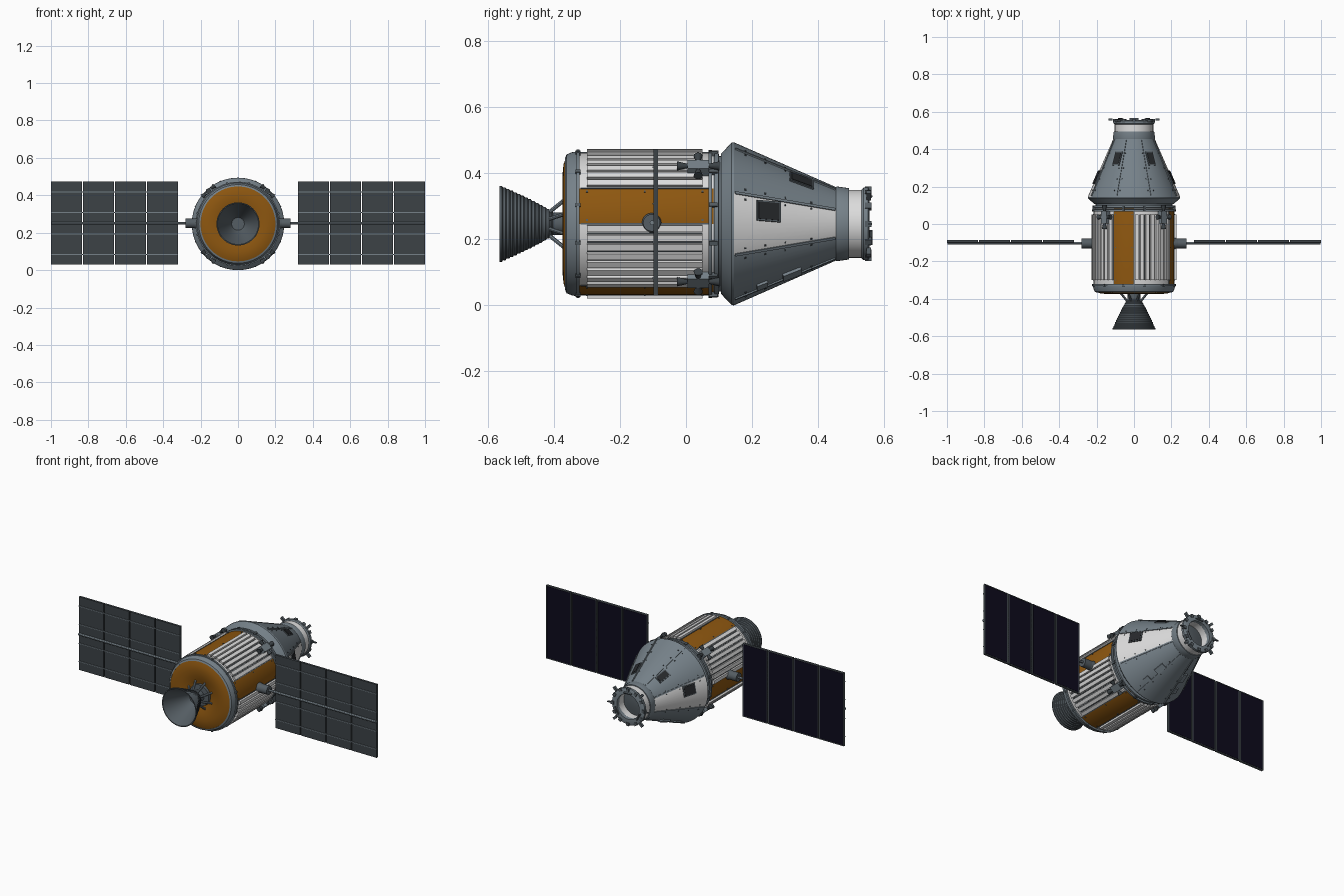
import bpy, bmesh
from math import sin, cos, pi, radians, atan2, hypot
from mathutils import Matrix, Vector

if "Cube" in bpy.data.objects:
    bpy.data.objects.remove(bpy.data.objects["Cube"])

CZ = 0.247  # height of the long axis


def material(name, r, g, b):
    m = bpy.data.materials.new(name)
    m.use_nodes = True
    m.diffuse_color = (r, g, b, 1)
    m.node_tree.nodes["Principled BSDF"].inputs["Base Color"].default_value = (r, g, b, 1)
    return m


WHITE = material("white", 0.72, 0.72, 0.72)
GREY = material("blue grey", 0.18, 0.22, 0.25)
STEEL = material("dark steel", 0.09, 0.11, 0.125)
CHAR = material("charcoal", 0.045, 0.055, 0.062)
ORANGE = material("orange foil", 0.27, 0.095, 0.005)
NAVY = material("solar navy", 0.004, 0.003, 0.012)
BLACK = material("black", 0.02, 0.022, 0.025)


def finish(bm, name, mats, angle=30):
    bmesh.ops.recalc_face_normals(bm, faces=bm.faces)
    me = bpy.data.meshes.new(name)
    bm.to_mesh(me)
    bm.free()
    for m in mats:
        me.materials.append(m)
    me.polygons.foreach_set("use_smooth", [True] * len(me.polygons))
    me.set_sharp_from_angle(angle=radians(angle))
    ob = bpy.data.objects.new(name, me)
    bpy.context.collection.objects.link(ob)
    return ob


def lathe(name, profile, mats, rule=None, closed=False, segs=72):
    """Spin (y, radius) points round the long axis; rule(angle, y) picks the material."""
    bm = bmesh.new()
    rings = [[bm.verts.new((r * cos(2 * pi * i / segs), y, CZ + r * sin(2 * pi * i / segs)))
              for i in range(segs)] for y, r in profile]
    pairs = list(zip(rings, rings[1:])) + ([(rings[-1], rings[0])] if closed else [])
    for a, b in pairs:
        for i in range(segs):
            j = (i + 1) % segs
            f = bm.faces.new((a[i], a[j], b[j], b[i]))
            if rule:
                f.material_index = rule((i + 0.5) * 360 / segs, f.calc_center_median().y)
    if not closed:
        bm.faces.new(rings[0])
        bm.faces.new(rings[-1])
    return finish(bm, name, mats)


def radial(deg, r, y, tilt=0):
    """Frame with x outward, y along the axis, z round the hull."""
    a = radians(deg)
    return (Matrix.Translation((r * cos(a), y, CZ + r * sin(a)))
            @ Matrix.Rotation(-a, 4, 'Y') @ Matrix.Rotation(tilt, 4, 'Z'))


def box(bm, mat, size, mi=0):
    res = bmesh.ops.create_cube(bm, size=1, matrix=mat @ Matrix.Diagonal((*size, 1)))
    for f in {f for v in res["verts"] for f in v.link_faces}:
        f.material_index = mi


def rod(bm, p, q, r1, r2=None, segs=12, mi=0):
    p, q = Vector(p), Vector(q)
    d = q - p
    m = Matrix.Translation((p + q) / 2) @ d.to_track_quat('Z', 'Y').to_matrix().to_4x4()
    res = bmesh.ops.create_cone(bm, cap_ends=True, segments=segs, radius1=r1,
                                radius2=r1 if r2 is None else r2, depth=d.length, matrix=m)
    for f in {f for v in res["verts"] for f in v.link_faces}:
        f.material_index = mi


# Service module hull with four foil stripes
lathe("service_hull", [(-0.335, 0.214), (-0.32, 0.215), (0.072, 0.215), (0.09, 0.212)],
      [WHITE, ORANGE], lambda a, y: int(a % 90 < 30))
lathe("aft_rim", [(-0.366, 0.2), (-0.362, 0.21), (-0.345, 0.217), (-0.332, 0.219),
                  (-0.332, 0.225), (-0.322, 0.225), (-0.322, 0.2)], [GREY], closed=True)
lathe("forward_band", [(0.068, 0.2), (0.068, 0.224), (0.078, 0.224), (0.079, 0.213),
                       (0.086, 0.213), (0.087, 0.222), (0.098, 0.222), (0.1, 0.205),
                       (0.112, 0.205), (0.112, 0.19)], [GREY], closed=True)
lathe("aft_dome", [(-0.355, 0.206), (-0.364, 0.2), (-0.371, 0.18), (-0.374, 0.15),
                   (-0.371, 0.115), (-0.362, 0.08), (-0.355, 0.06)], [ORANGE])

# Radiator ribs and the dark gaps between them
bm = bmesh.new()
for q in range(4):
    for k in range(8):
        a = q * 90 + 33.75 + 7.5 * k
        box(bm, radial(a, 0.218, -0.125), (0.016, 0.35, 0.02))
        if k:
            box(bm, radial(a - 3.75, 0.215, -0.125), (0.003, 0.35, 0.005), 1)
finish(bm, "radiator_ribs", [WHITE, CHAR])

# Foil panel edge strips and rivets
bm = bmesh.new()
for q in range(4):
    for a in (0, 30):
        box(bm, radial(q * 90 + a, 0.2155, -0.125), (0.004, 0.39, 0.004))
    for a in (3, 27):
        for y in (-0.3, -0.125, 0.05):
            box(bm, radial(q * 90 + a, 0.216, y), (0.005, 0.005, 0.005))
finish(bm, "foil_edges", [STEEL])

# Clamps around both bands
bm = bmesh.new()
for k in range(12):
    box(bm, radial(k * 30 + 15, 0.222, 0.083), (0.014, 0.026, 0.012))
    box(bm, radial(k * 30 + 15, 0.222, -0.327), (0.012, 0.014, 0.01))
finish(bm, "band_clamps", [STEEL])

# Descent capsule: flared skirt and sectored cone
SLOPE = atan2(0.137, 0.312)


def cone_r(y):
    return 0.247 - (y - 0.145) * 0.137 / 0.312


lathe("capsule_cone", [(0.106, 0.2), (0.106, 0.212), (0.138, 0.246), (0.145, 0.247), (0.457, 0.11)],
      [GREY, WHITE], lambda a, y: int(y > 0.15 and (a + 22.5) % 180 < 45), segs=80)
bm = bmesh.new()
for k in range(8):
    a = 22.5 + 45 * k
    box(bm, radial(a, cone_r(0.3), 0.3, SLOPE), (0.008, 0.33, 0.008))
    for y in (0.18, 0.24, 0.3, 0.38):
        for d in (-4, 4):
            box(bm, radial(a + d, cone_r(y), y, SLOPE), (0.005, 0.005, 0.005), 1)
finish(bm, "cone_seams", [GREY, CHAR])

# Cone windows with frames, and lower equipment covers
bm = bmesh.new()
for a, y, w in ((11, 0.25, 0.055), (169, 0.25, 0.055), (56, 0.35, 0.036), (124, 0.35, 0.036)):
    box(bm, radial(a, cone_r(y), y, SLOPE), (0.008, 0.078, w + 0.008))
    box(bm, radial(a, cone_r(y) + 0.002, y, SLOPE), (0.008, 0.068, w - 0.002), 1)
finish(bm, "cone_windows", [STEEL, BLACK])
bm = bmesh.new()
for a in (-62, -118):
    box(bm, radial(a, cone_r(0.32), 0.32, SLOPE), (0.016, 0.06, 0.035))
    box(bm, radial(a, cone_r(0.23), 0.23, SLOPE), (0.014, 0.035, 0.03))
finish(bm, "equipment_covers", [GREY])

# Docking tunnel, open at the end
lathe("docking_collar", [(0.45, 0.09), (0.45, 0.11), (0.458, 0.113), (0.494, 0.108), (0.494, 0.09)],
      [GREY], closed=True)
lathe("docking_tunnel", [(0.49, 0.075), (0.49, 0.103), (0.535, 0.103), (0.535, 0.075)],
      [WHITE], closed=True)
lathe("docking_ring", [(0.532, 0.075), (0.532, 0.104), (0.538, 0.11), (0.552, 0.11),
                       (0.556, 0.1), (0.556, 0.075)], [GREY], closed=True)
lathe("tunnel_hatch", [(0.478, 0.08), (0.488, 0.08), (0.492, 0.05), (0.496, 0.02)], [STEEL])
bm = bmesh.new()
for k in range(12):
    box(bm, radial(k * 30, 0.104, 0.552), (0.018, 0.02, 0.018))
for k in range(4):
    box(bm, radial(k * 90 + 45, 0.122, 0.553), (0.028, 0.014, 0.014))
for k in range(3):  # guide petals
    box(bm, radial(k * 120 + 90, 0.085, 0.555, 0.3), (0.006, 0.02, 0.05))
for s in (-1, 1):
    box(bm, radial(90 - s * 90, 0.125, 0.558), (0.02, 0.01, 0.006))
finish(bm, "docking_latches", [STEEL])

# Main engine bell, ringed outside and hollow
outer, inner = [], []
N = 15
for i in range(N + 1):
    t = i / N
    y, r = -0.4 - 0.165 * t, 0.034 + 0.084 * t ** 0.85
    outer += [(y, r - 0.003)]
    if i < N:
        outer += [(y - 0.004, r + 0.002), (y - 0.008, r + 0.002)]
    inner.append((y, max(r - 0.008, 0.02)))
lathe("engine_bell", outer + inner[::-1], [STEEL], closed=True, segs=48)
lathe("engine_throat", [(-0.35, 0.066), (-0.372, 0.064), (-0.374, 0.034), (-0.415, 0.034)],
      [STEEL], segs=32)
bm = bmesh.new()
for k in range(8):
    a = radians(45 * k + 22.5)
    rod(bm, (0.085 * cos(a), -0.36, CZ + 0.085 * sin(a)),
        (0.04 * cos(a), -0.412, CZ + 0.04 * sin(a)), 0.006, segs=8)
finish(bm, "engine_struts", [GREY])

# Four attitude thruster pods
bm = bmesh.new()
for a in (48, 132, 228, 312):
    m = radial(a, 0.228, 0.037)
    box(bm, m, (0.03, 0.066, 0.04))
    for axis, start, end in (((0, 1, 0), 0.03, 0.064), ((0, 0, 1), 0.018, 0.045)):
        for s in (-1, 1):
            d = Vector(axis) * s
            rod(bm, m @ (d * start + Vector((0.008, 0, 0))),
                m @ (d * end + Vector((0.008, 0, 0))), 0.006, 0.014, mi=1)
finish(bm, "thruster_pods", [GREY, CHAR])

# Solar wings: framed panels, back rails, boom and hub
PY = -0.093
for s, side in ((1, "left"), (-1, "right")):
    bm = bmesh.new()
    for k in range(4):
        x = s * (0.4035 + 0.1713 * k)
        c = Matrix.Translation((x, PY, 0.252))
        box(bm, c, (0.165, 0.01, 0.444))
        box(bm, c @ Matrix.Translation((0, 0.003, 0)), (0.153, 0.008, 0.432), 1)
        for dx in (-0.08, 0.08):
            box(bm, c @ Matrix.Translation((dx, 0.002, 0)), (0.005, 0.012, 0.444), 2)
        for dz in (-0.22, 0.22):
            box(bm, c @ Matrix.Translation((0, 0.002, dz)), (0.165, 0.012, 0.004), 2)
    finish(bm, side + "_solar_panels", [CHAR, NAVY, STEEL])
    bm = bmesh.new()
    for z in (0.083, 0.192, 0.308, 0.418):
        box(bm, Matrix.Translation((s * 0.66, PY - 0.006, z)), (0.678, 0.006, 0.005))
    rod(bm, (s * 0.26, PY - 0.01, 0.25), (s * 0.998, PY - 0.01, 0.25), 0.007)
    finish(bm, side + "_wing_rails", [GREY])
    bm = bmesh.new()
    rod(bm, (s * 0.2, -0.104, 0.25), (s * 0.245, -0.104, 0.25), 0.032, 0.024, 20)
    rod(bm, (s * 0.235, -0.104, 0.25), (s * 0.282, -0.104, 0.25), 0.026, segs=20)
    finish(bm, side + "_wing_hub", [STEEL])
